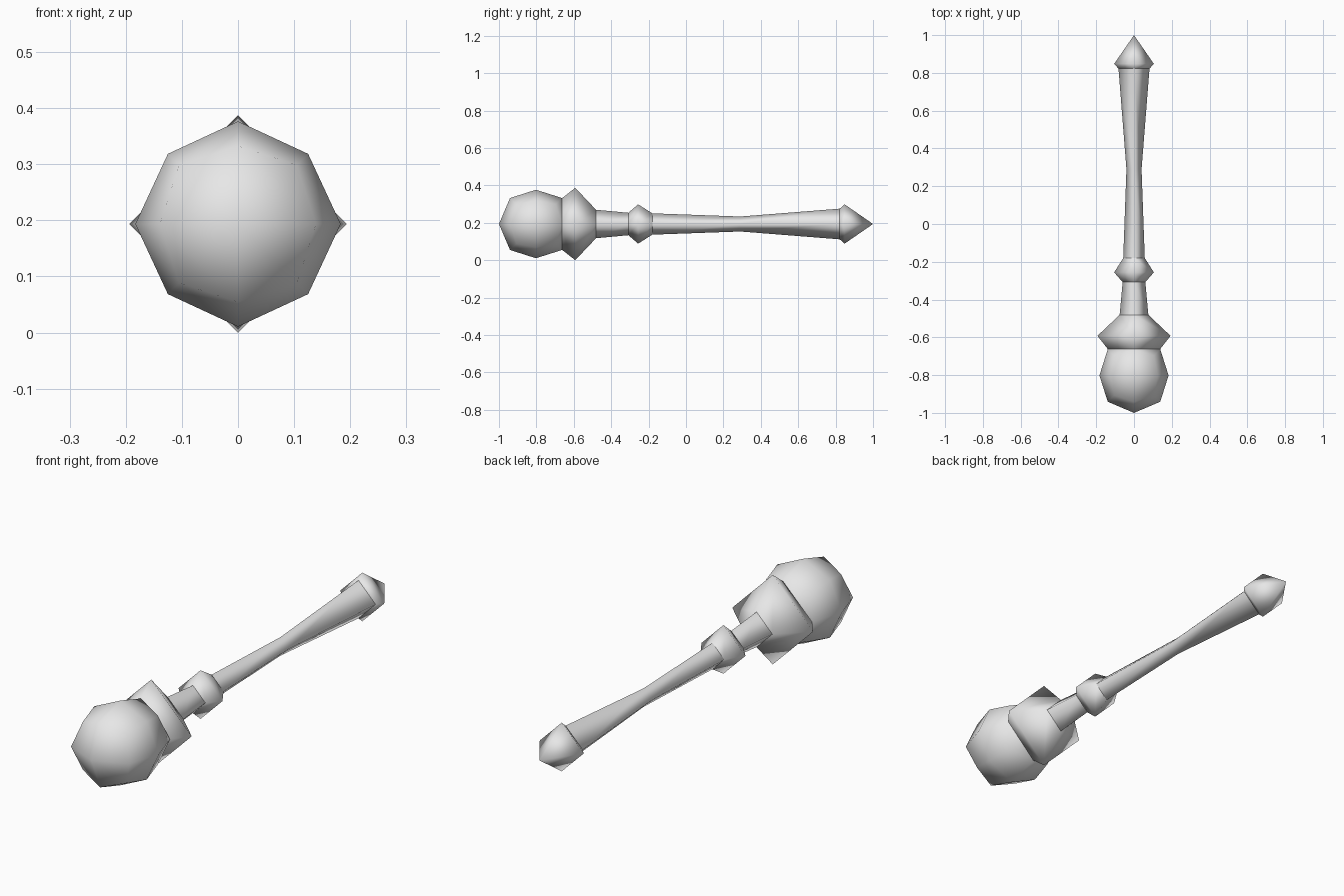
import bpy, bmesh, math

cube = bpy.data.objects.get("Cube")
if cube:
    bpy.data.objects.remove(cube, do_unlink=True)

AXIS_Z = 0.1935  # height of the long axis

grey = bpy.data.materials.new("light grey")
grey.use_nodes = True
GREY = (0.8, 0.8, 0.8, 1.0)
grey.diffuse_color = GREY
grey.node_tree.nodes["Principled BSDF"].inputs["Base Color"].default_value = GREY


def add_object(name, bm):
    """Turn a bmesh into a smooth-shaded object."""
    bmesh.ops.recalc_face_normals(bm, faces=bm.faces[:])
    for f in bm.faces:
        f.smooth = True
    mesh = bpy.data.meshes.new(name)
    bm.to_mesh(mesh)
    bm.free()
    mesh.materials.append(grey)
    ob = bpy.data.objects.new(name, mesh)
    ob.location.z = AXIS_Z
    bpy.context.collection.objects.link(ob)
    return ob


def turned(name, profile, sides=4):
    """Four-sided turning along y from (y, radius) pairs; radius 0 makes a tip."""
    bm = bmesh.new()
    rings = []
    for y, r in profile:
        count = sides if r > 0 else 1
        rings.append([bm.verts.new((r * math.cos(math.tau * i / sides), y,
                                    r * math.sin(math.tau * i / sides)))
                      for i in range(count)])
    for a, b in zip(rings, rings[1:]):
        for i in range(sides):
            j = (i + 1) % sides
            if len(b) == 1:
                bm.faces.new((a[i], a[j], b[0]))
            else:
                bm.faces.new((a[i], a[j], b[j], b[i]))
    return add_object(name, bm)


# Rounded head: a cube split once, with its points pulled toward a ball
bm = bmesh.new()
bmesh.ops.create_cube(bm, size=2)
bmesh.ops.subdivide_edges(bm, edges=bm.edges[:], cuts=1, use_grid_fill=True)
for v in bm.verts:
    s = [round(c) for c in v.co]
    kind = sum(map(abs, s))  # 1 face centre, 2 edge middle, 3 corner
    if kind == 1:
        size = 0.198 if s[1] else 0.183
    elif kind == 2:
        size = 0.139 if s[1] else 0.125
    else:
        size = 0.105
    v.co = [c * size for c in s]
    v.co.y -= 0.802
add_object("head_ball", bm)

# Collar, handle sections, knob and pointed end
turned("head_collar", [(-0.663, 0.138), (-0.592, 0.1935), (-0.481, 0.076)])
turned("neck", [(-0.481, 0.076), (-0.308, 0.06)])
turned("handle_knob", [(-0.308, 0.06), (-0.256, 0.105), (-0.18, 0.057)])
turned("handle", [(-0.18, 0.057), (0.29, 0.04), (0.822, 0.082)])
turned("pointed_end", [(0.822, 0.082), (0.848, 0.105), (1.0, 0)])
